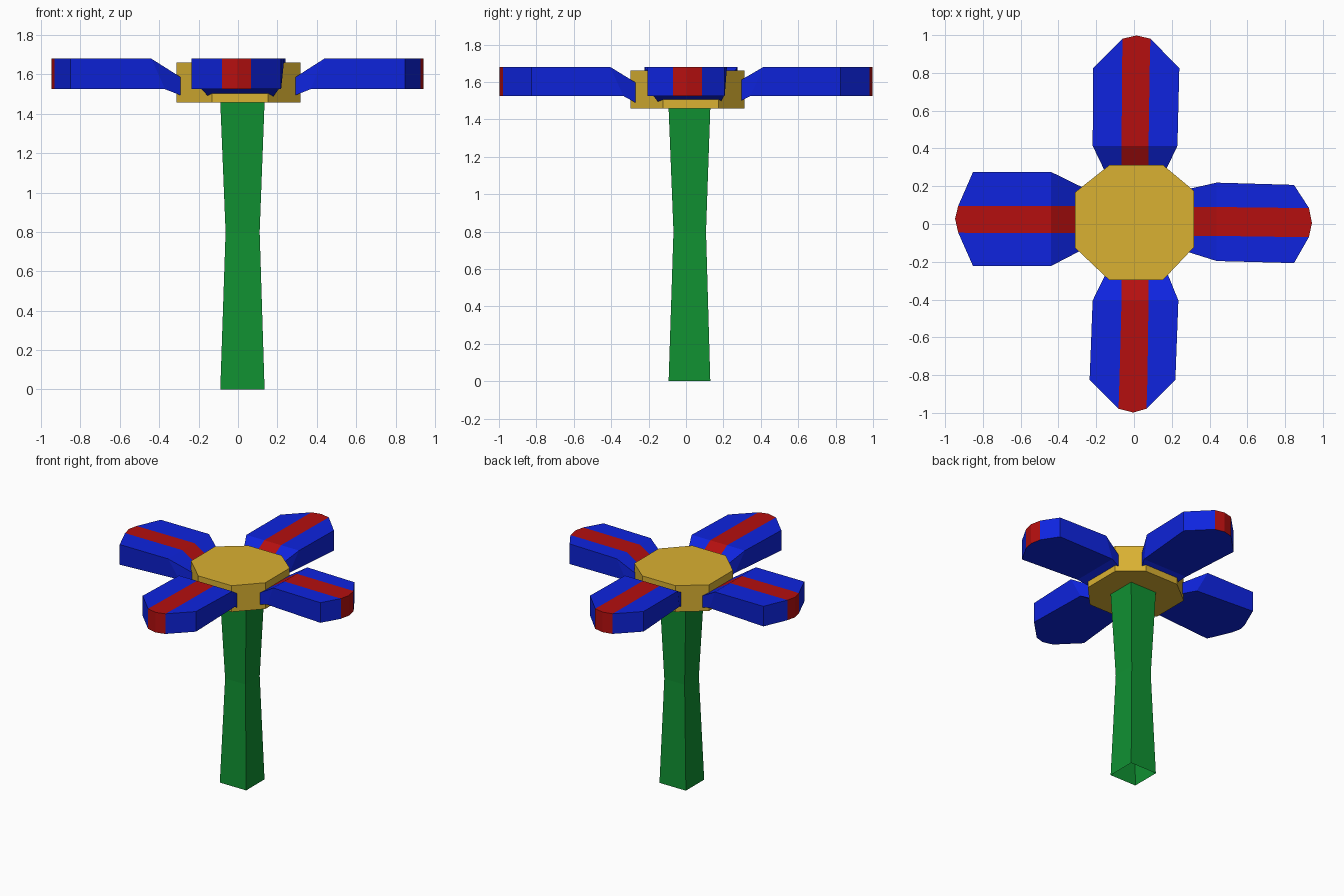
import bpy, bmesh, math

if "Cube" in bpy.data.objects:
    bpy.data.objects.remove(bpy.data.objects["Cube"])


def material(name, rgb):
    m = bpy.data.materials.new(name)
    m.diffuse_color = (*rgb, 1)
    m.use_nodes = True
    m.node_tree.nodes["Principled BSDF"].inputs["Base Color"].default_value = m.diffuse_color
    return m


BLUE = material("petal blue", (0.0044, 0.0176, 0.74))
RED = material("stripe red", (0.46, 0.0048, 0.0048))
GOLD = material("hub gold", (0.70, 0.44, 0.032))
GREEN = material("stem green", (0.0052, 0.283, 0.032))


def finish(name, bm, mats):
    bmesh.ops.recalc_face_normals(bm, faces=bm.faces)
    me = bpy.data.meshes.new(name)
    bm.to_mesh(me)
    bm.free()
    for m in mats:
        me.materials.append(m)
    ob = bpy.data.objects.new(name, me)
    bpy.context.collection.objects.link(ob)
    return ob


def loft(name, rings, mat, caps):
    """Join rings of points into a tube, optionally capped."""
    bm = bmesh.new()
    rs = [[bm.verts.new(p) for p in r] for r in rings]
    n = len(rs[0])
    for a, b in zip(rs, rs[1:]):
        for i in range(n):
            j = (i + 1) % n
            bm.faces.new((a[i], a[j], b[j], b[i]))
    if caps:
        bm.faces.new(rs[0])
        bm.faces.new(rs[-1])
    return finish(name, bm, [mat])


# Stem: square tube with a waist, open at the bottom
stem = [[(x0, y0, z), (x1, y0, z), (x1, y1, z), (x0, y1, z)]
        for z, x0, x1, y0, y1 in ((0, -.09, .135, -.093, .13),
                                  (.8, -.063, .11, -.067, .107),
                                  (1.46, -.09, .135, -.093, .13))]
loft("stem", stem, GREEN, False)

# Hub: uneven octagonal disc
octagon = [(.153, .313), (-.129, .313), (-.313, .167), (-.313, -.125),
           (-.131, -.297), (.153, -.297), (.318, -.122), (.318, .175)]
loft("hub", [[(x, y, z) for x, y in octagon] for z in (1.458, 1.66)], GOLD, True)

TOP, BOTTOM, ROOT = 1.68, 1.525, .25


def petal(name, angle, root_top, root, bend, shoulder, tip):
    """Rows are (distance out, sideways offsets); the middle strip is the stripe."""
    c, s = math.cos(math.radians(angle)), math.sin(math.radians(angle))
    bm = bmesh.new()

    def vert(u, v, z):
        return bm.verts.new((c * u - s * v, s * u + c * v, z))

    def layer(z_root, z, shift):
        # shift moves the bend inward along the tapering neck
        t = shift / (bend[0] - ROOT)
        b = [v + (r - v) * t for v, r in zip(bend[1], root)]
        rows = [[vert(ROOT, v, z_root) for v in root],
                [vert(bend[0] - shift, v, z) for v in b],
                [vert(shoulder[0], v, z) for v in shoulder[1]]]
        return rows, [vert(u, v, z) for u, v in tip]

    def skin(rows, end, stripe):
        for a, b in zip(rows, rows[1:]):
            for i in range(3):
                f = bm.faces.new((a[i], a[i + 1], b[i + 1], b[i]))
                f.material_index = int(stripe and i == 1)
        last = rows[-1]
        bm.faces.new((last[0], last[1], end[0]))
        bm.faces.new((last[2], last[3], end[2]))
        f = bm.faces.new((last[1], last[2], end[2], end[1], end[0]))
        f.material_index = int(stripe)

    top, low = layer(root_top, TOP, 0), layer(1.478, BOTTOM, .07)
    skin(*top, True)
    skin(*low, False)

    # Side walls; the two faces at the tip carry the stripe
    def rim(rows, end):
        return ([r[0] for r in rows] + end + [r[3] for r in reversed(rows)]
                + [rows[0][2], rows[0][1]])
    a, b = rim(*top), rim(*low)
    for i in range(len(a)):
        j = (i + 1) % len(a)
        f = bm.faces.new((a[i], a[j], b[j], b[i]))
        f.material_index = int(i in (3, 4))
    finish(name, bm, [BLUE, RED])


petal("right_petal", 0, 1.56, (.177, .09, -.063, -.137),
      (.438, (.219, .09, -.063, -.196)), (.847, (.207, .085, -.069, -.207)),
      ((.926, .085), (.942, .005), (.926, -.069)))
petal("back_petal", 90, 1.585, (.14, .066, -.077, -.152),
      (.414, (.219, .066, -.077, -.23)), (.825, (.216, .063, -.083, -.24)),
      ((.981, .061), (.998, -.013), (.981, -.087)))
petal("left_petal", 180, 1.56, (.124, .048, -.095, -.183),
      (.44, (.223, .048, -.095, -.276)), (.852, (.223, .048, -.095, -.276)),
      ((.931, .045), (.947, -.028), (.931, -.095)))
petal("front_petal", 270, 1.585, (.172, .077, -.066, -.142),
      (.405, (.235, .077, -.066, -.219)), (.825, (.219, .071, -.077, -.235)),
      ((.978, .066), (.998, -.004), (.978, -.082)))
